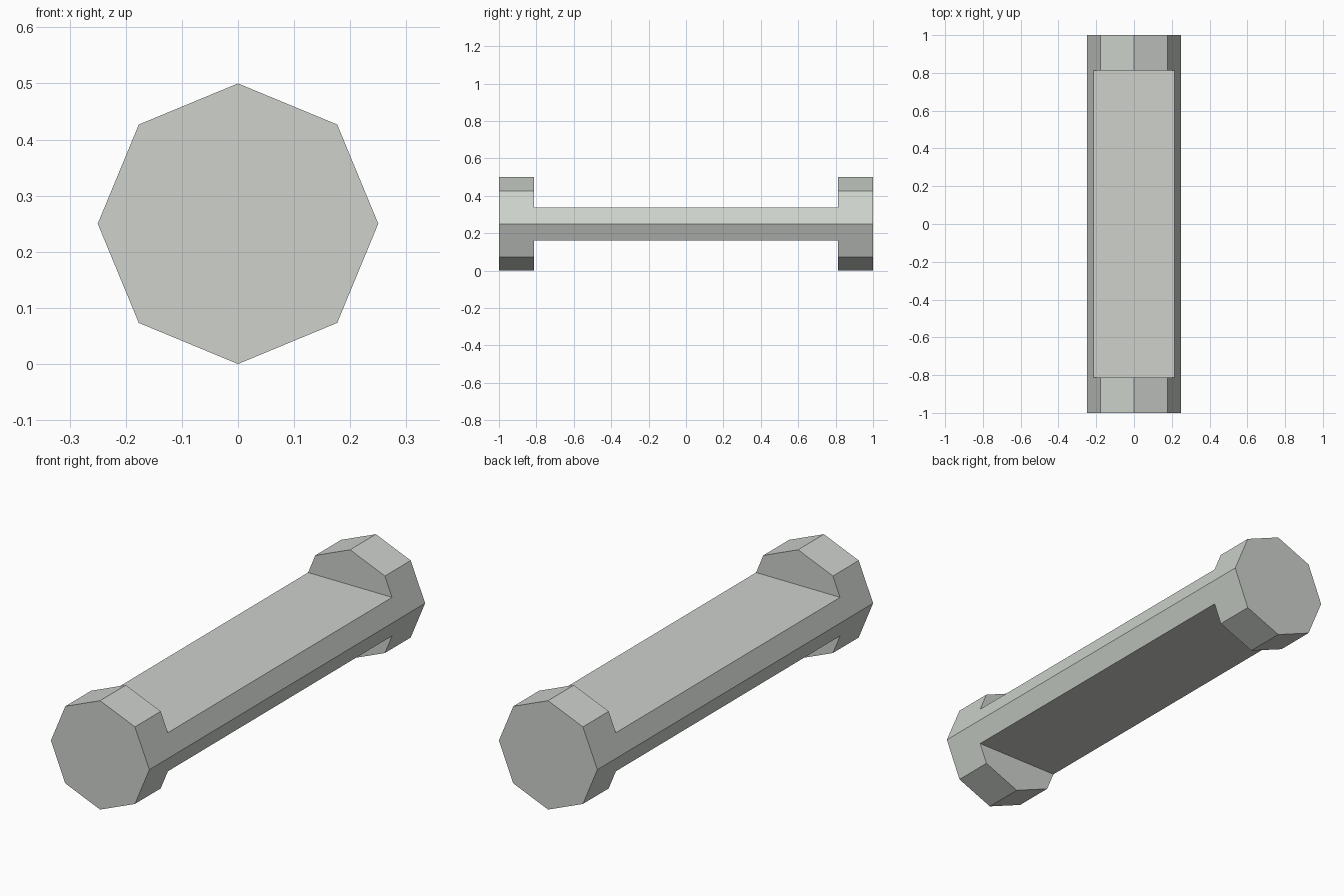
import bpy
import math

if "Cube" in bpy.data.objects:
    bpy.data.objects.remove(bpy.data.objects["Cube"])

R = 0.25            # octagon radius
HALF_WEB = 0.813    # half length of the thinned middle
WEB_T = 0.0885      # half thickness of the thinned middle

mat = bpy.data.materials.new("pale_grey")
mat.diffuse_color = (0.61, 0.64, 0.60, 1.0)
mat.use_nodes = True
mat.node_tree.nodes["Principled BSDF"].inputs["Base Color"].default_value = mat.diffuse_color

# Eight-sided bar lying along y, with corners at top, bottom and sides
bpy.ops.mesh.primitive_cylinder_add(vertices=8, radius=R, depth=2,
                                    location=(0, 0, R),
                                    rotation=(math.pi / 2, 0, 0))
bar = bpy.context.object
bar.name = "octagonal_bar"
bar.data.materials.append(mat)
bpy.ops.object.transform_apply(location=False, rotation=True, scale=True)


# Flat recess cut above and below the middle, leaving two end heads
def cut_recess(side):
    h = 0.4
    bpy.ops.mesh.primitive_cube_add(size=1, location=(0, 0, R + side * (WEB_T + h / 2)))
    cutter = bpy.context.object
    cutter.name = "recess_cutter"
    cutter.scale = (1, 2 * HALF_WEB, h)
    cutter.hide_render = True
    bpy.ops.object.transform_apply(location=False, rotation=False, scale=True)
    mod = bar.modifiers.new("recess", 'BOOLEAN')
    mod.operation = 'DIFFERENCE'
    mod.solver = 'EXACT'
    mod.object = cutter
    bpy.ops.object.select_all(action='DESELECT')
    bar.select_set(True)
    bpy.context.view_layer.objects.active = bar
    bpy.ops.object.modifier_apply(modifier=mod.name)
    bpy.data.objects.remove(cutter, do_unlink=True)


for side in (1, -1):
    cut_recess(side)

bpy.ops.object.shade_flat()
